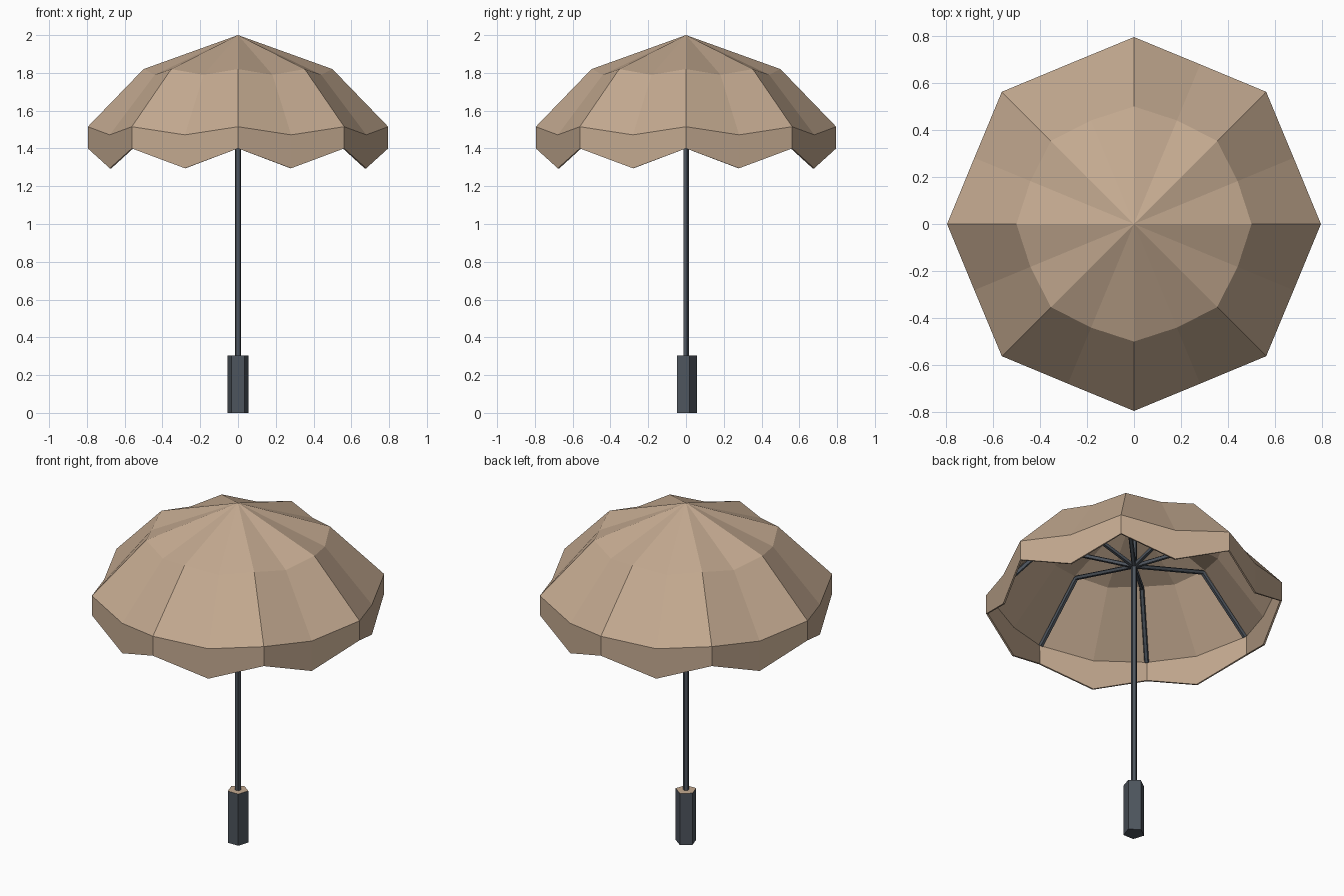
import bpy, bmesh
from math import sin, cos, pi
from mathutils import Vector

if "Cube" in bpy.data.objects:
    bpy.data.objects.remove(bpy.data.objects["Cube"])


def material(name, rgb):
    m = bpy.data.materials.new(name)
    m.diffuse_color = (*rgb, 1)
    m.use_nodes = True
    m.node_tree.nodes["Principled BSDF"].inputs["Base Color"].default_value = m.diffuse_color
    return m


cloth = material("tan_cloth", (0.55, 0.40, 0.28))
metal = material("dark_metal", (0.075, 0.09, 0.11))


def finish(name, bm, mats):
    me = bpy.data.meshes.new(name)
    bm.to_mesh(me)
    bm.free()
    for m in mats:
        me.materials.append(m)
    ob = bpy.data.objects.new(name, me)
    bpy.context.collection.objects.link(ob)
    return ob


def rod(name, a, b, radius, mats=(metal,), tan_top=False):
    """Five-sided bar between two points."""
    a, b = Vector(a), Vector(b)
    bm = bmesh.new()
    bmesh.ops.create_cone(bm, cap_ends=True, segments=5, radius1=radius,
                          radius2=radius, depth=(b - a).length)
    if tan_top:
        for f in bm.faces:
            f.material_index = 1 if f.normal.z > 0.9 else 0
    ob = finish(name, bm, mats)
    ob.location = (a + b) / 2
    d = b - a
    if abs(d.x) + abs(d.y) > 1e-6:
        ob.rotation_euler = d.to_track_quat('Z', 'Y').to_euler()
    return ob


def polar(r, ang, z):
    return Vector((r * cos(ang), r * sin(ang), z))


# Canopy: (radius, height) of each ring on the ribs and midway between them
rib_profile = [(0.50, 1.82), (0.795, 1.515), (0.795, 1.40)]
mid_profile = [(0.477, 1.79), (0.735, 1.472), (0.735, 1.295)]
bm = bmesh.new()
apex = bm.verts.new((0, 0, 2))
rings = [[bm.verts.new(polar(p[k % 2][0], k * pi / 8, p[k % 2][1]))
          for k in range(16)] for p in zip(rib_profile, mid_profile)]
for k in range(16):
    n = (k + 1) % 16
    bm.faces.new((apex, rings[0][k], rings[0][n]))
    for hi, lo in zip(rings, rings[1:]):
        bm.faces.new((hi[k], lo[k], lo[n], hi[n]))
canopy = finish("canopy", bm, [cloth])
thick = canopy.modifiers.new("thickness", 'SOLIDIFY')
thick.thickness = 0.01
thick.offset = -1

# Handle and pole
rod("handle", (0, 0, 0), (0, 0, 0.305), 0.058, (metal, cloth), True)
rod("pole", (0, 0, 0.30), (0, 0, 1.97), 0.016)

# Spokes from the pole, bending down along the canopy
for k in range(8):
    a = k * pi / 4
    bend = polar(0.48, a, 1.795)
    rod(f"spoke_{k + 1}", (0, 0, 1.655), bend, 0.013)
    rod(f"rib_{k + 1}", bend, polar(0.775, a, 1.505), 0.013)
